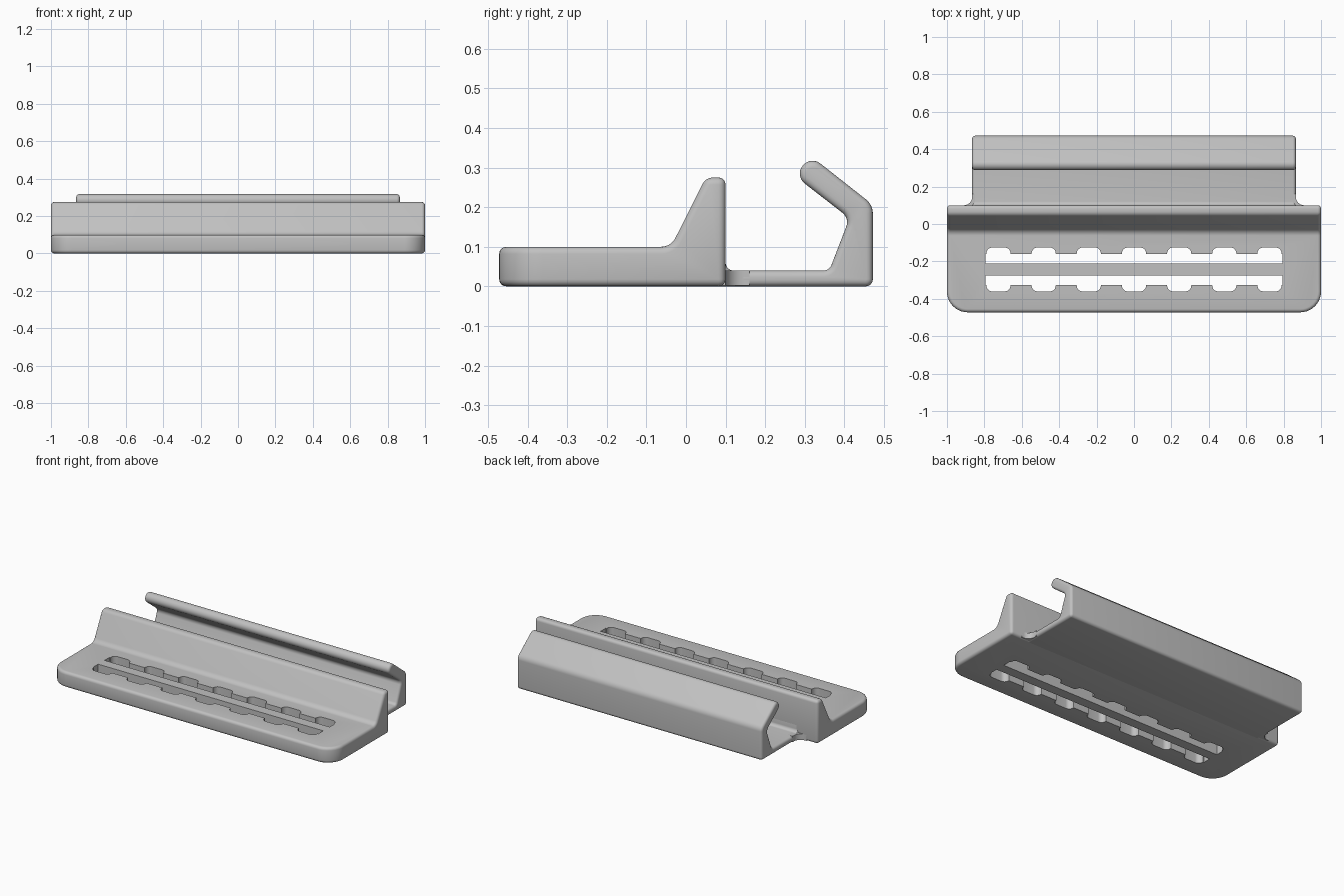
import bpy, bmesh, math
from mathutils import Vector

cube = bpy.data.objects.get("Cube")
if cube:
    bpy.data.objects.remove(cube, do_unlink=True)

grey = bpy.data.materials.new("plain grey")
grey.use_nodes = True
grey.diffuse_color = (0.53, 0.53, 0.53, 1)
grey.node_tree.nodes["Principled BSDF"].inputs["Base Color"].default_value = (0.53, 0.53, 0.53, 1)


def fillet(corners, steps=6):
    """Round each (a, b, radius) corner of a closed outline."""
    out = []
    for i, (a, b, r) in enumerate(corners):
        p = Vector((a, b))
        if r == 0:
            out.append(p)
            continue
        u = (Vector(corners[i - 1][:2]) - p).normalized()
        v = (Vector(corners[(i + 1) % len(corners)][:2]) - p).normalized()
        half = u.angle(v) / 2
        c = p + (u + v).normalized() * r / math.sin(half)
        d = r / math.tan(half)
        start, end = p + u * d - c, p + v * d - c
        out += [c + start.lerp(end, k / steps).normalized() * r for k in range(steps + 1)]
    return out


def prism(name, outlines, axis, lo, hi):
    """Extrude closed outlines along x or z."""
    bm = bmesh.new()
    for outline in outlines:
        vs = [bm.verts.new((lo, a, b) if axis == "x" else (a, b, lo)) for a, b in outline]
        face = bm.faces.new(vs)
        ext = bmesh.ops.extrude_face_region(bm, geom=[face], use_keep_orig=True)
        move = (hi - lo, 0, 0) if axis == "x" else (0, 0, hi - lo)
        bmesh.ops.translate(bm, vec=move, verts=[g for g in ext["geom"] if isinstance(g, bmesh.types.BMVert)])
    bmesh.ops.recalc_face_normals(bm, faces=bm.faces)
    mesh = bpy.data.meshes.new(name)
    bm.to_mesh(mesh)
    bm.free()
    mesh.materials.append(grey)
    obj = bpy.data.objects.new(name, mesh)
    bpy.context.collection.objects.link(obj)
    return obj


def activate(obj):
    bpy.ops.object.select_all(action="DESELECT")
    obj.select_set(True)
    bpy.context.view_layer.objects.active = obj


def combine(obj, cutter, operation):
    mod = obj.modifiers.new("cut", "BOOLEAN")
    mod.operation, mod.object, mod.solver = operation, cutter, "EXACT"
    activate(obj)
    bpy.ops.object.modifier_apply(modifier=mod.name)
    bpy.data.objects.remove(cutter, do_unlink=True)


def soften(obj, width):
    mod = obj.modifiers.new("soft edges", "BEVEL")
    mod.width, mod.segments = width, 4
    mod.limit_method, mod.angle_limit = "ANGLE", math.radians(40)
    mod.use_clamp_overlap = False
    activate(obj)
    bpy.ops.object.modifier_apply(modifier=mod.name)


def smooth(obj):
    activate(obj)
    bpy.ops.object.shade_smooth_by_angle(angle=math.radians(30))


# Base plate with sloped riser; its front corners are rounded in plan
base = prism("base_plate", [fillet([
    (-0.472, 0, 0), (0.1, 0, 0), (0.1, 0.275, 0), (0.05, 0.275, 0),
    (-0.038, 0.1, 0.04), (-0.472, 0.1, 0)])], "x", -1.1, 1.1)
plan = prism("plan_cutter", [fillet([
    (-1, -0.472, 0.11), (1, -0.472, 0.11), (1, 0.3, 0), (-1, 0.3, 0)], 8)], "z", -0.2, 0.5)
combine(base, plan, "INTERSECT")
soften(base, 0.018)


# Pair of mirrored slots with seven rounded notches each
def slot(side):
    mid = -0.243
    pts = [(0.795, 0.032, 0), (0.795, 0.083, 0)]
    for i in range(3, -4, -1):
        x = i * 0.2415
        pts += [(x + 0.065, 0.083, 0), (x + 0.06, 0.117, 0.03),
                (x - 0.06, 0.117, 0.03), (x - 0.065, 0.083, 0)]
    pts += [(-0.795, 0.083, 0), (-0.795, 0.032, 0)]
    return fillet([(x, mid + side * y, r) for x, y, r in pts])


combine(base, prism("slot_cutter", [slot(1), slot(-1)], "z", -0.1, 0.3), "DIFFERENCE")
smooth(base)

# Rear floor, upright wall and hooked lip
hook = prism("rear_hook", [fillet([
    (0.05, 0, 0), (0.472, 0, 0.018), (0.472, 0.206, 0.045),
    (0.3145, 0.33, 0.031), (0.275, 0.279, 0.031), (0.413, 0.172, 0.03),
    (0.362, 0.04, 0.022), (0.1, 0.04, 0.02), (0.1, 0.1, 0), (0.05, 0.1, 0)])],
    "x", -0.865, 0.865)
soften(hook, 0.016)
smooth(hook)

# Curved gussets where the rear floor meets the riser
for side, word in ((1, "left"), (-1, "right")):
    gusset = prism(word + "_gusset", [fillet([
        (side * 0.83, 0.08, 0), (side * 0.92, 0.08, 0), (side * 0.92, 0.1, 0),
        (side * 0.865, 0.1, 0.045), (side * 0.865, 0.16, 0), (side * 0.83, 0.16, 0)])],
        "z", 0.002, 0.04)
    smooth(gusset)
